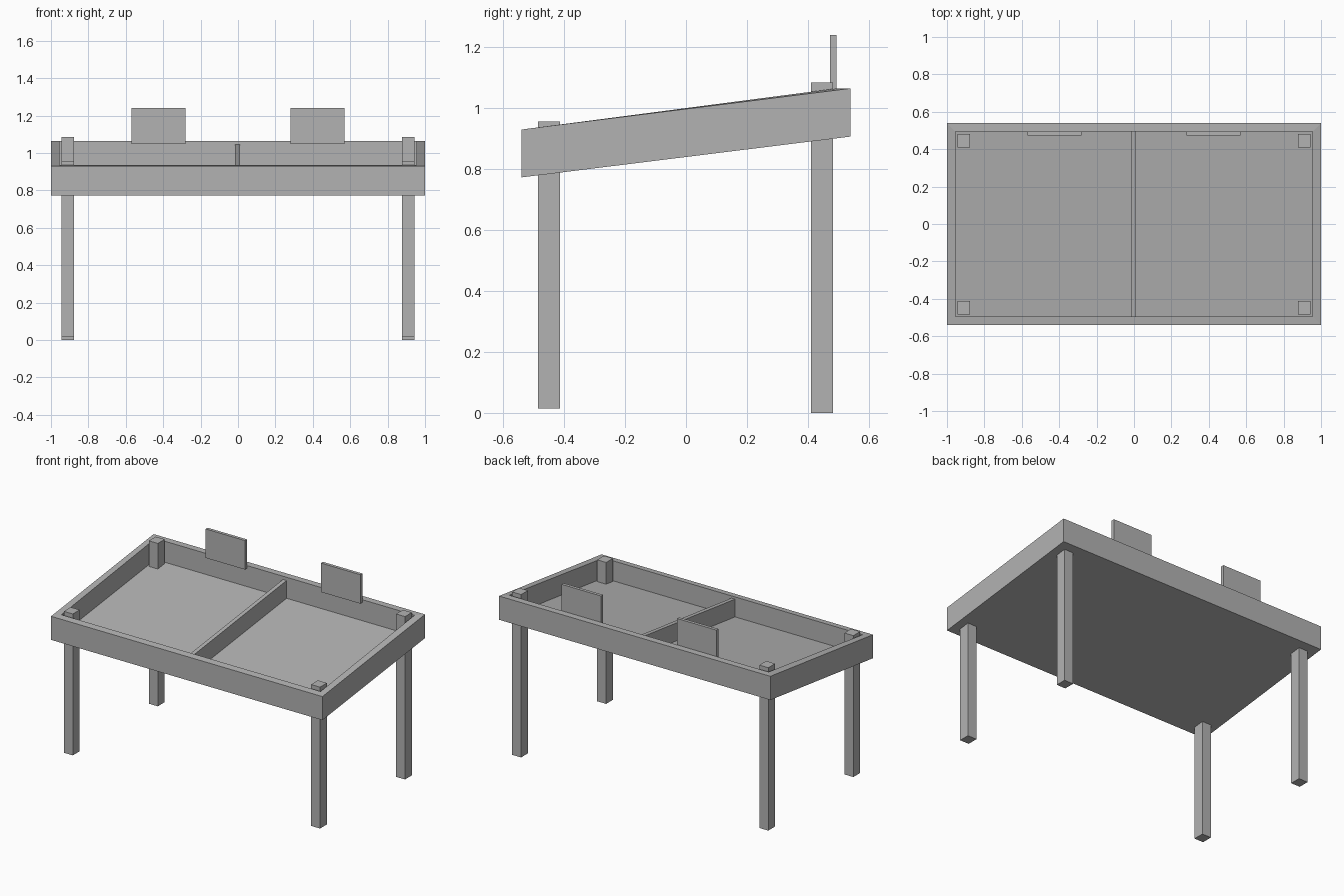
import bpy
import bmesh
from mathutils import Vector

cube = bpy.data.objects.get("Cube")
if cube:
    bpy.data.objects.remove(cube, do_unlink=True)

grey = bpy.data.materials.new("plain grey")
grey.use_nodes = True
colour = (0.45, 0.45, 0.45, 1)
grey.diffuse_color = colour
grey.node_tree.nodes["Principled BSDF"].inputs["Base Color"].default_value = colour

SLOPE = 0.125


def finish(name, bm):
    bmesh.ops.recalc_face_normals(bm, faces=bm.faces)
    mesh = bpy.data.meshes.new(name)
    bm.to_mesh(mesh)
    bm.free()
    mesh.materials.append(grey)
    obj = bpy.data.objects.new(name, mesh)
    bpy.context.collection.objects.link(obj)
    return obj


def box(name, low, high, slope=0):
    """Box between two corners, optionally sheared upward towards the back."""
    low, high = Vector(low), Vector(high)
    bm = bmesh.new()
    bmesh.ops.create_cube(bm, size=1)
    for v in bm.verts:
        v.co = (low + high) / 2 + v.co * (high - low)
        v.co.z += slope * v.co.y
    return finish(name, bm)


# Sloping tray: rings run outer bottom, outer top, inner top, inner floor
def ring(bm, x, y, front_z, back_z):
    corners = ((-x, -y, front_z), (x, -y, front_z), (x, y, back_z), (-x, y, back_z))
    return [bm.verts.new(c) for c in corners]


bm = bmesh.new()
rings = [
    ring(bm, 1.0, 0.54, 0.773, 0.907),
    ring(bm, 1.0, 0.54, 0.93, 1.065),
    ring(bm, 0.955, 0.495, 0.935, 1.065),
    ring(bm, 0.955, 0.495, 0.802, 0.925),
]
for a, b in zip(rings, rings[1:]):
    for i in range(4):
        j = (i + 1) % 4
        bm.faces.new((a[i], a[j], b[j], b[i]))
bm.faces.new(rings[0])
bm.faces.new(rings[-1])
finish("tray", bm)

# Divider following the slope of the floor
box("divider", (-0.015, -0.494, 0.855), (0.012, 0.494, 0.982), SLOPE)

# Legs poke up through the tray; small panels stand at the back rim
for side, s in (("right", -1), ("left", 1)):
    x0, x1 = sorted((s * 0.878, s * 0.944))
    box(f"front_leg_{side}", (x0, -0.485, 0.015), (x1, -0.413, 0.957))
    box(f"back_leg_{side}", (x0, 0.41, 0), (x1, 0.482, 1.085))
    x0, x1 = sorted((s * 0.28, s * 0.57))
    box(f"back_panel_{side}", (x0, 0.473, 1.047), (x1, 0.494, 1.24))
